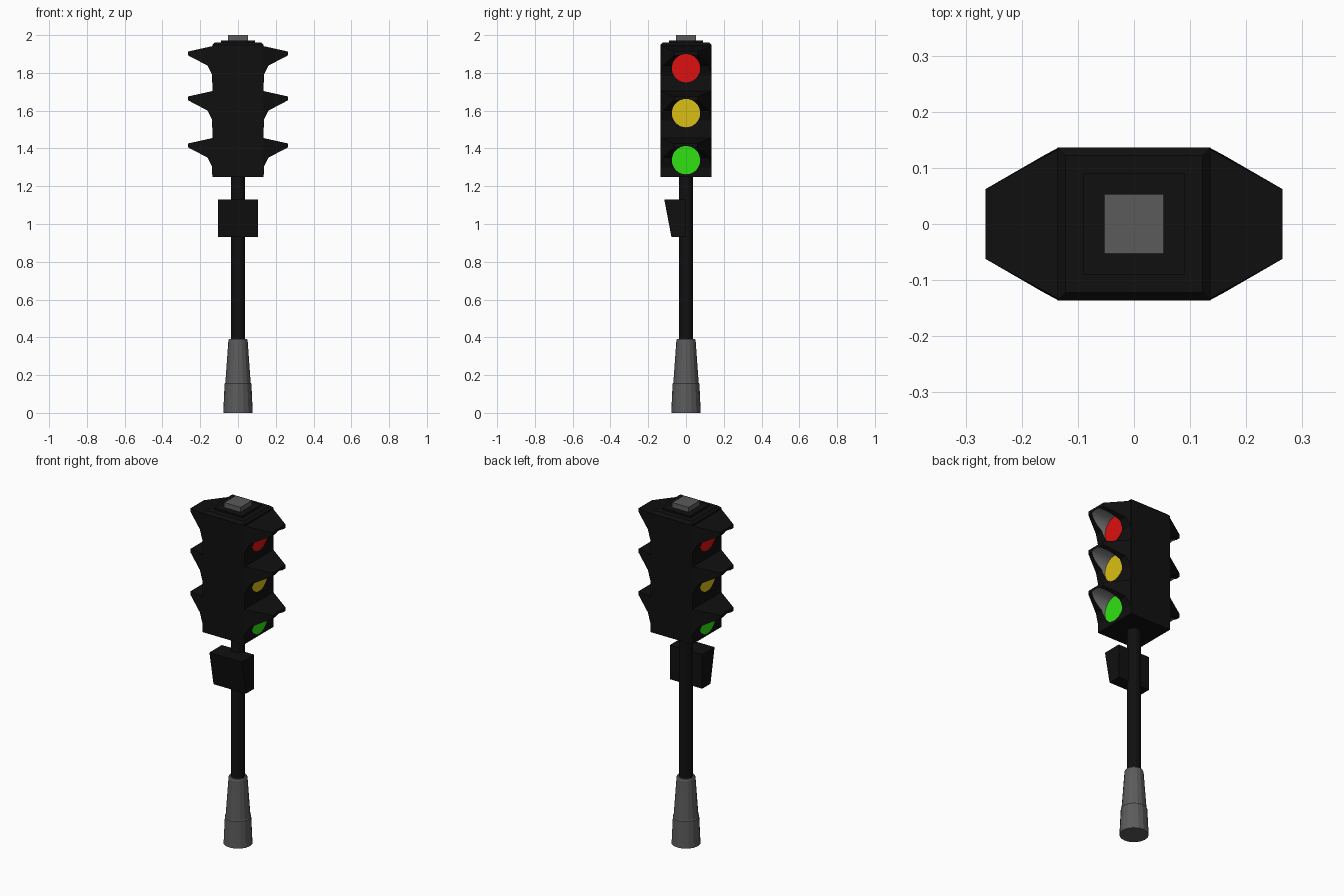
import bpy, bmesh, math
from mathutils import Matrix

if "Cube" in bpy.data.objects:
    bpy.data.objects.remove(bpy.data.objects["Cube"])


def material(name, rgb):
    m = bpy.data.materials.new(name)
    m.diffuse_color = (*rgb, 1)
    m.use_nodes = True
    m.node_tree.nodes["Principled BSDF"].inputs["Base Color"].default_value = m.diffuse_color
    return m


BLACK = material("black_paint", (0.005, 0.005, 0.005))
GREY = material("dark_grey_metal", (0.105, 0.105, 0.105))
INNER = material("hood_lining_grey", (0.24, 0.24, 0.24))
RED = material("red_glass", (0.72, 0.005, 0.005))
YELLOW = material("yellow_glass", (0.70, 0.52, 0.007))
GREEN = material("green_glass", (0.03, 0.75, 0.006))


def add(name, bm, mat):
    bmesh.ops.recalc_face_normals(bm, faces=bm.faces)
    me = bpy.data.meshes.new(name)
    bm.to_mesh(me)
    bm.free()
    me.materials.append(mat)
    ob = bpy.data.objects.new(name, me)
    bpy.context.collection.objects.link(ob)
    return ob


def loft(name, rings, mat):
    """Closed solid through rings that share one point count."""
    bm = bmesh.new()
    vs = [[bm.verts.new(p) for p in r] for r in rings]
    n = len(rings[0])
    for a, b in zip(vs, vs[1:]):
        for i in range(n):
            j = (i + 1) % n
            bm.faces.new((a[i], a[j], b[j], b[i]))
    bm.faces.new(vs[0][::-1])
    bm.faces.new(vs[-1])
    return add(name, bm, mat)


def square(h, z):
    return [(-h, -h, z), (h, -h, z), (h, h, z), (-h, h, z)]


def circle(r, z, n=16):
    return [(r * math.cos(2 * math.pi * i / n), r * math.sin(2 * math.pi * i / n), z)
            for i in range(n)]


def disc_x(name, r, x0, x1, z, mat, n=32):
    """Cylinder lying along x."""
    bm = bmesh.new()
    bmesh.ops.create_cone(bm, cap_ends=True, segments=n, radius1=r, radius2=r, depth=abs(x1 - x0),
                          matrix=Matrix.Translation(((x0 + x1) / 2, 0, z))
                          @ Matrix.Rotation(math.pi / 2, 4, 'Y'))
    return add(name, bm, mat)


# Foot and pole
loft("base_foot", [circle(0.078, 0), circle(0.071, 0.155), circle(0.067, 0.16),
                   circle(0.051, 0.385), circle(0.047, 0.392)], GREY)
loft("pole", [circle(0.038, 0.38), circle(0.038, 1.26)], BLACK)

# Control box with a leaning front
box = [(-0.077, 0.93), (0, 0.93), (0, 1.13), (-0.115, 1.13)]
loft("control_box", [[(x, y, z) for y, z in box] for x in (-0.105, 0.105)], BLACK)

# Signal housing with stepped top
loft("housing", [square(0.136, 1.25), square(0.136, 1.948), square(0.122, 1.962),
                 square(0.09, 1.962), square(0.09, 1.972)], BLACK)
loft("top_cap", [square(0.054, 1.968), square(0.053, 2.0)], GREY)

# Lenses and bored hoods, on both x sides
hood = [(0.13, 0.118), (0.265, 0.088), (0.265, 0.068), (0.162, 0.014), (0.135, -0.04), (0.13, -0.04)]


def half_width(x):
    return 0.137 - (x - 0.135) * 0.075 / 0.13


for label, z, glass in (("red", 1.825, RED), ("yellow", 1.587, YELLOW), ("green", 1.338, GREEN)):
    for side, s in (("right", 1), ("left", -1)):
        disc_x(f"{label}_lens_{side}", 0.075, s * 0.13, s * 0.138, z, glass)
        ob = loft(f"{label}_hood_{side}",
                  [[(s * x, t * min(half_width(x), 0.136), z + h) for x, h in hood]
                   for t in (-1, 1)], BLACK)
        ob.data.materials.append(INNER)
        cutter = disc_x("bore_cutter", 0.0755, s * 0.1, s * 0.3, z, INNER)
        cutter.hide_render = True
        mod = ob.modifiers.new("bore", 'BOOLEAN')
        mod.operation, mod.solver, mod.object = 'DIFFERENCE', 'EXACT', cutter
        bpy.context.view_layer.objects.active = ob
        bpy.ops.object.modifier_apply(modifier=mod.name)
        bpy.data.objects.remove(cutter)
        # lining: faces whose corners all lie on the bore
        for f in ob.data.polygons:
            pts = [ob.data.vertices[i].co for i in f.vertices]
            on_bore = all(abs(math.hypot(p.y, p.z - z) - 0.0755) < 0.002 for p in pts)
            f.material_index = int(on_bore and abs(f.normal.x) < 0.1)
